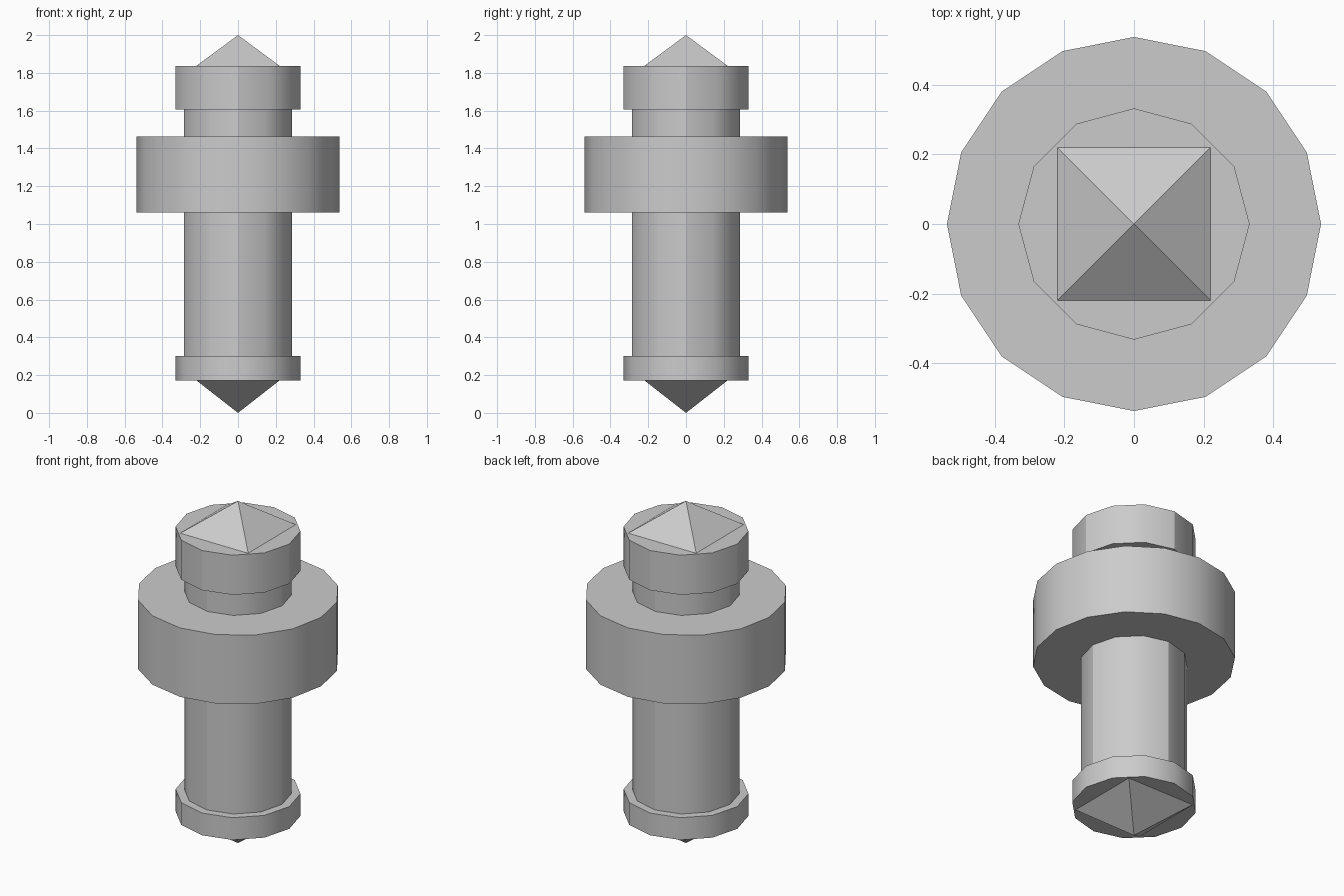
import bpy
import math

if "Cube" in bpy.data.objects:
    bpy.data.objects.remove(bpy.data.objects["Cube"])


def drum(name, radius, sides, z0, z1):
    # Upright cylinder with one corner on each axis
    bpy.ops.mesh.primitive_cylinder_add(vertices=sides, radius=radius, depth=z1 - z0,
                                        location=(0, 0, (z0 + z1) / 2))
    bpy.context.object.name = name
    bpy.ops.object.shade_smooth_by_angle(angle=math.radians(30))


def pyramid(name, half, z_base, z_tip):
    # Square pyramid with sides parallel to x and y
    h = half
    verts = [(-h, -h, z_base), (h, -h, z_base), (h, h, z_base), (-h, h, z_base), (0, 0, z_tip)]
    faces = [(3, 2, 1, 0)] + [(i, (i + 1) % 4, 4) for i in range(4)]
    if z_tip < z_base:
        faces = [f[::-1] for f in faces]
    mesh = bpy.data.meshes.new(name)
    mesh.from_pydata(verts, [], faces)
    bpy.context.collection.objects.link(bpy.data.objects.new(name, mesh))


# Shaft running between the end caps
drum("shaft", 0.285, 12, 0.302, 1.605)

# End caps and wide ring
drum("bottom_cap", 0.332, 12, 0.172, 0.302)
drum("top_cap", 0.332, 12, 1.605, 1.837)
drum("wide_ring", 0.537, 16, 1.06, 1.463)

# Pointed ends
pyramid("top_point", 0.22, 1.837, 2.0)
pyramid("bottom_point", 0.22, 0.172, 0.0)
